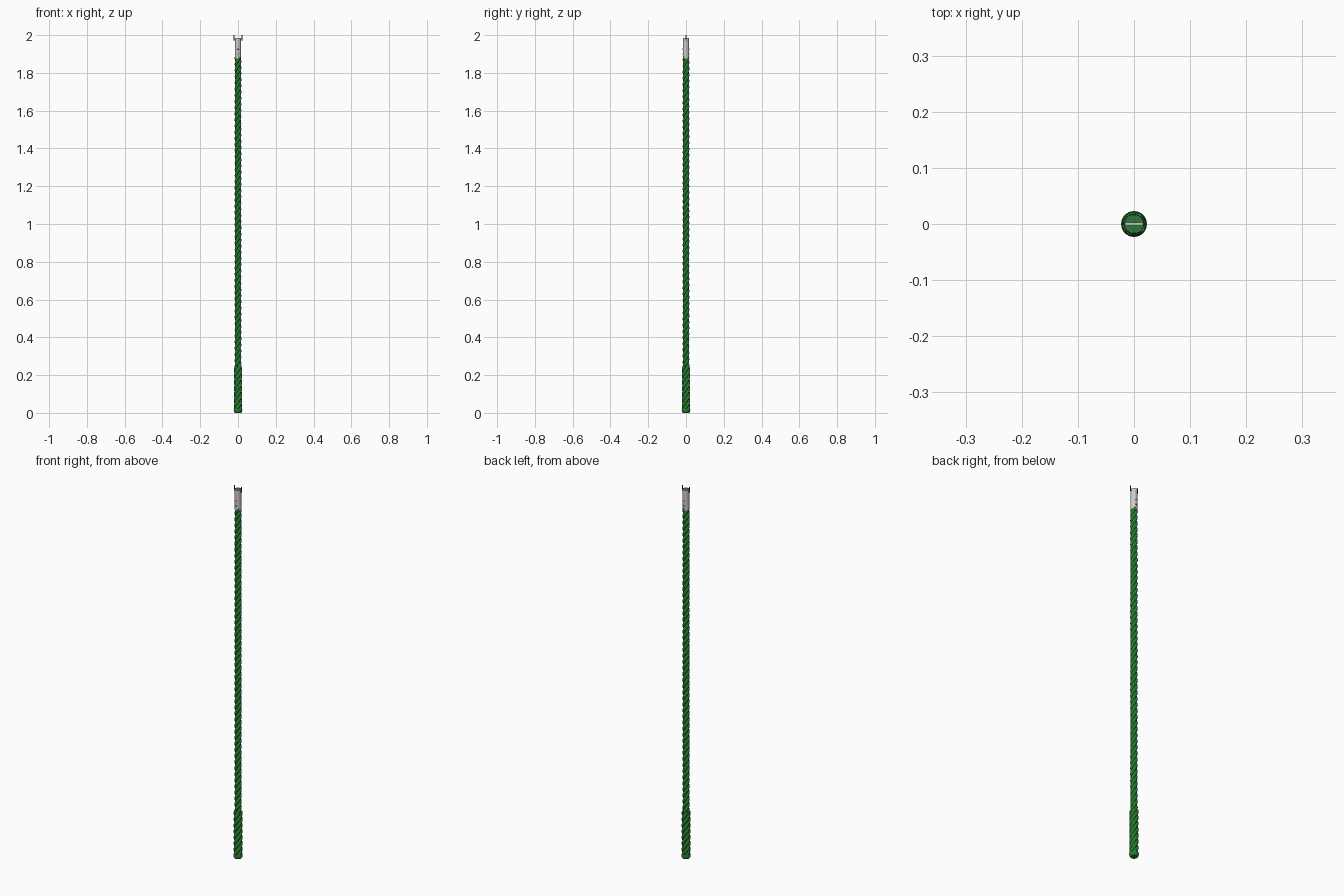
import bpy, bmesh, math
from mathutils import Vector

if "Cube" in bpy.data.objects:
    bpy.data.objects.remove(bpy.data.objects["Cube"])


def material(name, color):
    m = bpy.data.materials.new(name)
    m.diffuse_color = color
    m.use_nodes = True
    m.node_tree.nodes["Principled BSDF"].inputs["Base Color"].default_value = m.diffuse_color
    return m


GREEN = material("rope_green", (0.02, 0.20, 0.03, 1))
DARK = material("dark_green", (0.01, 0.09, 0.02, 1))
RED = material("rivet_red", (0.3, 0.03, 0.03, 1))


def strand(name, phase, z0, z1, lay, orbit, radius):
    """One rope strand: a round tube following a right-handed helix."""
    curve = bpy.data.curves.new(name, 'CURVE')
    curve.dimensions = '3D'
    curve.bevel_depth = radius
    curve.bevel_resolution = 3
    curve.use_fill_caps = True
    curve.twist_mode = 'MINIMUM'
    n = int((z1 - z0) / lay * 18)
    s = curve.splines.new('POLY')
    s.points.add(n)
    for i, p in enumerate(s.points):
        z = z0 + (z1 - z0) * i / n
        a = phase + math.tau * z / lay
        p.co = (orbit * math.cos(a), orbit * math.sin(a), z, 1)
    s.use_smooth = True
    curve.materials.append(GREEN)
    bpy.context.collection.objects.link(bpy.data.objects.new(name, curve))


def finish(name, bm, mat=None):
    bmesh.ops.recalc_face_normals(bm, faces=bm.faces)
    me = bpy.data.meshes.new(name)
    bm.to_mesh(me)
    bm.free()
    ob = bpy.data.objects.new(name, me)
    bpy.context.collection.objects.link(ob)
    if mat:
        me.materials.append(mat)
    bpy.ops.object.select_all(action='DESELECT')
    ob.select_set(True)
    bpy.context.view_layer.objects.active = ob
    bpy.ops.object.shade_smooth_by_angle(angle=math.radians(35))
    return ob


def lathe(name, profile, sides=32, mat=None):
    bm = bmesh.new()
    vs = [bm.verts.new((r, 0, z)) for r, z in profile]
    es = [bm.edges.new(p) for p in zip(vs, vs[1:])]
    bmesh.ops.spin(bm, geom=vs + es, axis=(0, 0, 1), cent=(0, 0, 0),
                   angle=math.tau, steps=sides)
    bmesh.ops.remove_doubles(bm, verts=bm.verts, dist=1e-5)
    return finish(name, bm, mat)


def box(name, lo, hi, mat=None):
    bm = bmesh.new()
    bmesh.ops.create_cube(bm, size=1)
    lo, hi = Vector(lo), Vector(hi)
    for v in bm.verts:
        v.co = (lo + hi) / 2 + v.co * (hi - lo)
    return finish(name, bm, mat)


# main three-strand rope
for k in range(3):
    strand(f"rope_strand_{k + 1}", k * math.tau / 3, 0.03, 1.885, 0.098, 0.0088, 0.0090)

# thicker spliced lower end
for k in range(4):
    strand(f"splice_strand_{k + 1}", k * math.tau / 4, 0.012, 0.25, 0.13, 0.0125, 0.0095)

# whipping around the bottom end
lathe("end_whipping", [(0, 0), (0.017, 0), (0.022, 0.008), (0.023, 0.016),
                       (0.019, 0.024), (0, 0.026)], mat=GREEN)

# metal sleeve at the top, open at the upper end
lathe("top_sleeve", [(0.0145, 1.88), (0.0165, 1.876), (0.0165, 1.985),
                     (0.0145, 1.985), (0.0145, 1.88)])

# rope core inside the sleeve
lathe("sleeve_core", [(0, 1.87), (0.0146, 1.87), (0.0146, 1.978), (0, 1.978)], mat=GREEN)

# flat crossbar and its two upright prongs
box("crossbar", (-0.0145, -0.003, 1.976), (0.0145, 0.003, 1.986))
for side, x in (("left", -1), ("right", 1)):
    a, b = sorted((x * 0.019, x * 0.023))
    box(f"{side}_prong", (a, -0.002, 1.972), (b, 0.002, 2.0), DARK)
    a, b = sorted((x * 0.013, x * 0.023))
    box(f"{side}_prong_foot", (a, -0.002, 1.972), (b, 0.002, 1.976), DARK)

# rivets on the sleeve, front and back
for side, y in (("front", -1), ("back", 1)):
    for i, z in enumerate((1.90, 1.925)):
        bm = bmesh.new()
        bmesh.ops.create_uvsphere(bm, u_segments=16, v_segments=8, radius=0.004)
        for v in bm.verts:
            v.co = (v.co.x, y * 0.0162 + v.co.y * 0.4, v.co.z + z)
        finish(f"{side}_rivet_{i + 1}", bm, RED)
